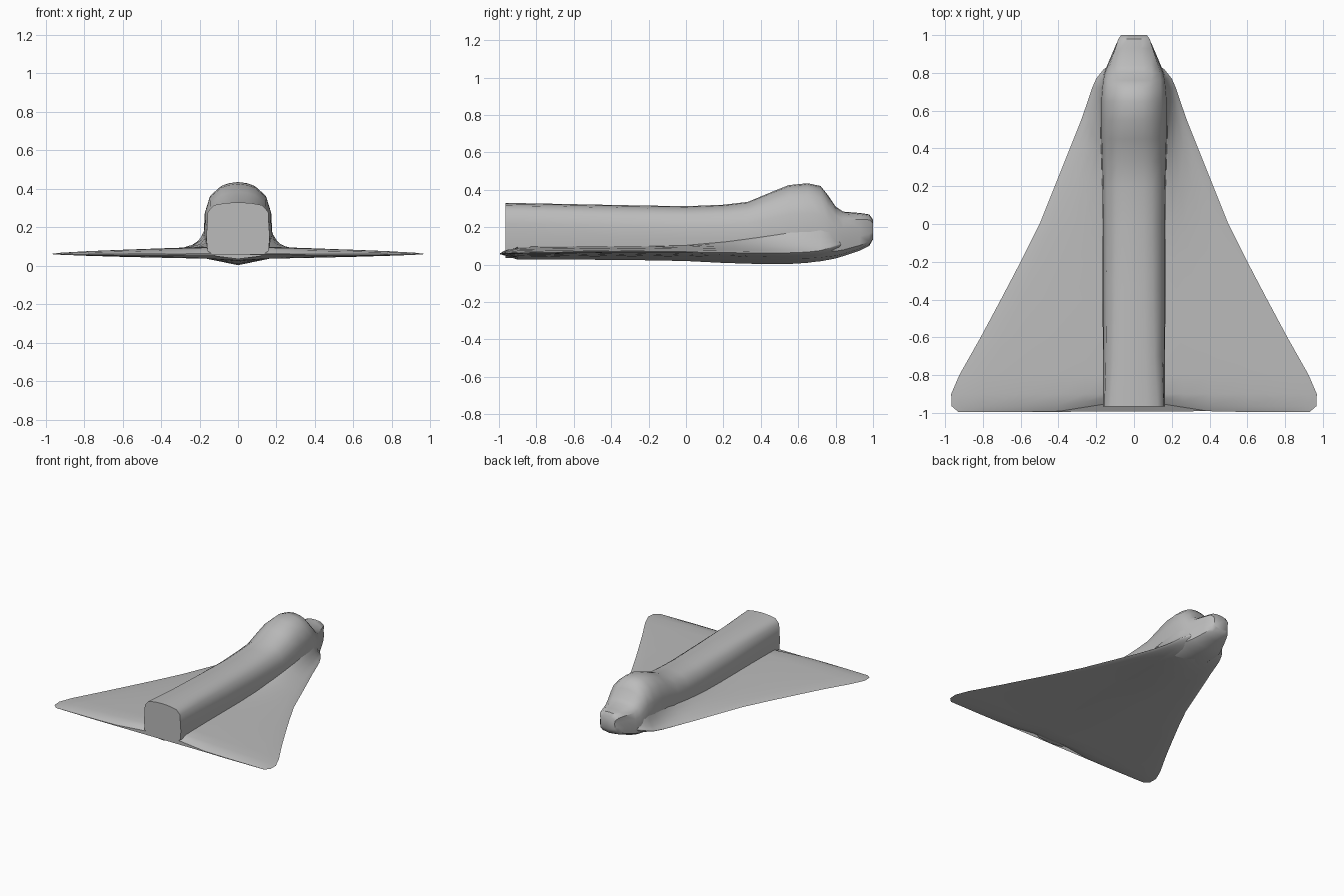
import bpy, bmesh, math

cube = bpy.data.objects.get("Cube")
if cube:
    bpy.data.objects.remove(cube, do_unlink=True)

grey = bpy.data.materials.new("hull grey")
grey.use_nodes = True
COLOUR = (0.5, 0.5, 0.5, 1)
grey.diffuse_color = COLOUR
grey.node_tree.nodes["Principled BSDF"].inputs["Base Color"].default_value = COLOUR


def loft(name, halves, angle):
    """Skin half sections (top centre round to bottom centre), mirrored in x."""
    bm = bmesh.new()
    rings = []
    for half in halves:
        ring = half + [(-x, y, z) for x, y, z in half[-2:0:-1]]
        rings.append([bm.verts.new(p) for p in ring])
    n = len(rings[0])
    for a, b in zip(rings, rings[1:]):
        for i in range(n):
            j = (i + 1) % n
            bm.faces.new((a[i], a[j], b[j], b[i]))
    bm.faces.new(rings[0])
    bm.faces.new(rings[-1][::-1])
    bmesh.ops.recalc_face_normals(bm, faces=bm.faces)
    mesh = bpy.data.meshes.new(name)
    bm.to_mesh(mesh)
    bm.free()
    mesh.materials.append(grey)
    obj = bpy.data.objects.new(name, mesh)
    bpy.context.collection.objects.link(obj)
    bpy.ops.object.select_all(action='DESELECT')
    obj.select_set(True)
    bpy.context.view_layer.objects.active = obj
    bpy.ops.object.shade_smooth_by_angle(angle=math.radians(angle))


# Fuselage: y, roof height, roof half width, side half width, belly height
body = [
    (-.965, .33, .125, .165, .035), (-.7, .325, .108, .165, .035),
    (-.35, .318, .1, .166, .03), (0, .312, .095, .166, .03),
    (.2, .32, .095, .168, .03), (.33, .335, .09, .172, .025),
    (.45, .385, .09, .176, .02), (.55, .425, .09, .178, .015),
    (.65, .435, .088, .178, .012), (.72, .42, .085, .172, .018),
    (.76, .37, .09, .168, .025), (.8, .31, .095, .158, .033),
    (.84, .283, .09, .142, .045), (.93, .276, .07, .104, .075),
    (.98, .268, .06, .082, .1), (1, .24, .048, .064, .135),
]


def body_section(y, roof, s, w, belly):
    h = roof - belly
    return [(0, y, roof), (s * .55, y, roof - .015 * h), (s, y, roof - .05 * h),
            ((s + w) / 2 + .012, y, roof - .17 * h), (w * .97, y, roof - .38 * h),
            (w, y, belly + .38 * h), (w * .96, y, belly + .14 * h),
            (w * .7, y, belly + .05 * h), (0, y, belly)]


loft("fuselage", [body_section(*row) for row in body], 40)

# Delta wing: y, half span, edge height, fillet rise, keel drop, thickness
wing = [
    (-.995, .93, .058, 0, .003, .15), (-.965, .965, .06, 0, .008, .7),
    (-.9, .968, .062, 0, .01, 1), (-.8, .925, .064, 0, .012, 1),
    (-.6, .812, .066, 0, .014, 1), (-.4, .705, .066, 0, .016, 1),
    (-.2, .6, .066, 0, .018, 1), (0, .5, .066, .005, .022, 1),
    (.2, .42, .064, .025, .03, 1), (.4, .34, .062, .06, .034, 1),
    (.55, .28, .063, .1, .035, 1), (.65, .245, .067, .12, .035, .9),
    (.72, .222, .075, .11, .036, .8), (.77, .2, .09, .08, .034, .8),
    (.82, .16, .105, .04, .034, .7), (.85, .11, .12, .01, .02, .5),
]
ROOT = .165
STEPS = (0, .12, .3, .55, .8, .94)


def wing_section(y, span, edge, rise, keel, thick):
    root = min(ROOT, span * .8)
    top, bottom = [], []
    for t in STEPS:
        x = root + (span - root) * t
        lens = thick * (1 - t) ** .6
        # The trailing edge sweeps forward toward the body
        yy = y + .04 * max(0, 1 - t * 3) if y < -.93 else y
        top.append((x, yy, edge + .032 * lens + rise * (1 - t) ** 2.2))
        bottom.append((x, yy, edge - .025 * lens))
    first, last = top[0], bottom[0]
    return ([(0, first[1], first[2])] + top + [(span, y, edge)] + bottom[::-1]
            + [(0, last[1], last[2] - keel)])


loft("delta_wing", [wing_section(*row) for row in wing], 50)
